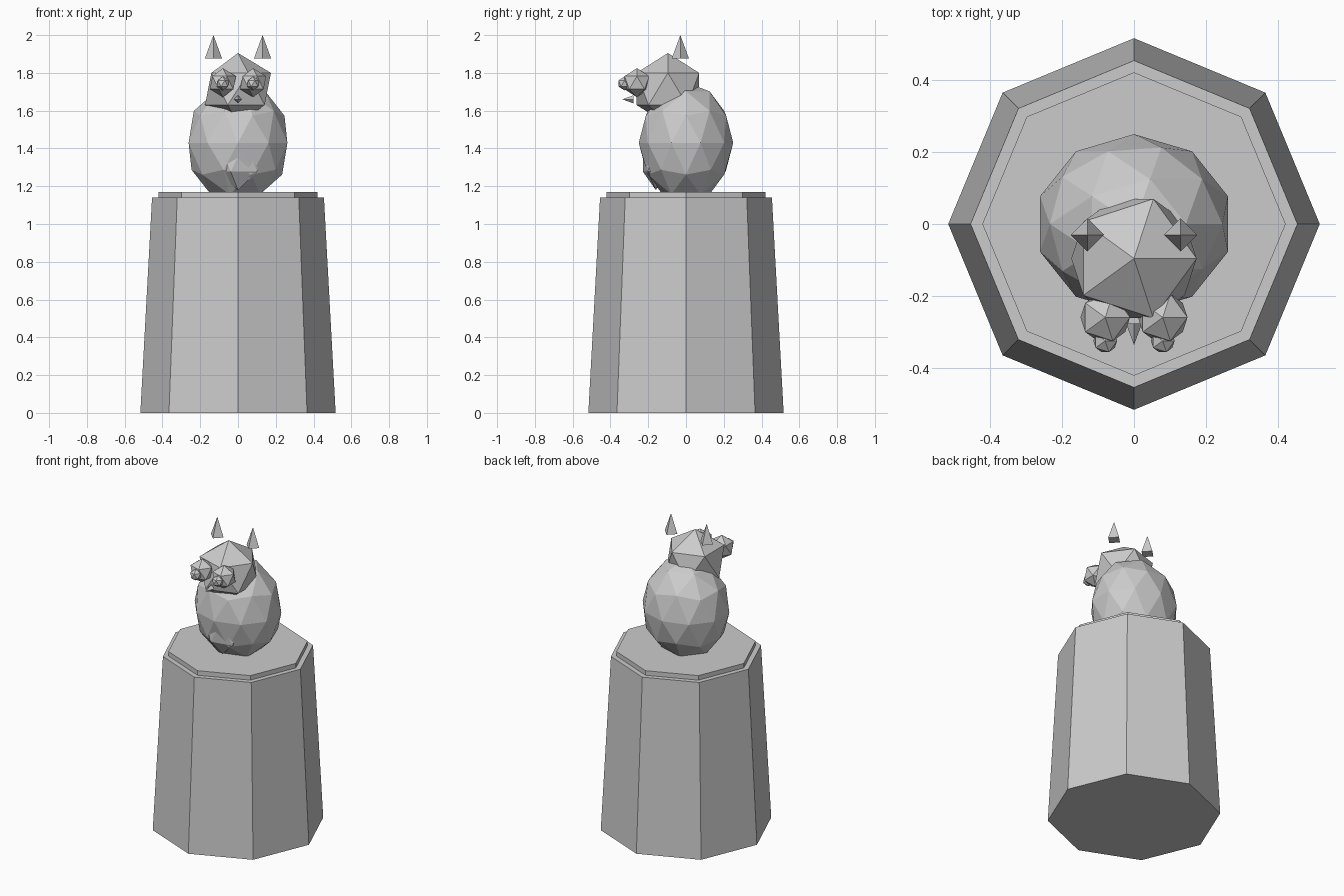
import bpy
import math

# Remove the default cube
cube = bpy.data.objects.get("Cube")
if cube:
    bpy.data.objects.remove(cube, do_unlink=True)

# Single stone colour
stone = bpy.data.materials.new("stone_grey")
stone.use_nodes = True
GREY = (0.6, 0.6, 0.6, 1.0)
stone.diffuse_color = GREY
stone.node_tree.nodes["Principled BSDF"].inputs["Base Color"].default_value = GREY


def finish(name):
    ob = bpy.context.object
    ob.name = name
    ob.data.name = name
    ob.data.materials.append(stone)
    return ob


def faceted_ball(name, centre, radii, detail=1):
    bpy.ops.mesh.primitive_ico_sphere_add(subdivisions=detail, radius=1, location=centre)
    ob = finish(name)
    ob.scale = radii
    return ob


def frustum(name, sides, r_base, r_top, depth, centre, tilt=0.0):
    bpy.ops.mesh.primitive_cone_add(vertices=sides, radius1=r_base, radius2=r_top,
                                    depth=depth, location=centre, rotation=(tilt, 0, 0))
    return finish(name)


# Eight-sided pedestal with a thin slab on top
frustum("pedestal", 8, 0.517, 0.455, 1.14, (0, 0, 0.57))
frustum("pedestal_slab", 8, 0.422, 0.422, 0.03, (0, 0, 1.155))

# Bird body, belly and head
faceted_ball("body", (0, 0, 1.43), (0.275, 0.25, 0.32), detail=2)
faceted_ball("belly", (0, -0.16, 1.355), (0.14, 0.08, 0.175))
faceted_ball("head", (0, -0.096, 1.715), (0.195, 0.195, 0.19))

# Beak pointing forward
frustum("beak", 4, 0.022, 0, 0.06, (0, -0.307, 1.66), math.radians(90))

# Paired eyes, pupils and ear tufts
for side, sign in (("left", 1), ("right", -1)):
    faceted_ball(side + "_eye", (sign * 0.08, -0.26, 1.748), (0.077,) * 3)
    faceted_ball(side + "_pupil", (sign * 0.08, -0.325, 1.744), (0.037,) * 3)
    frustum(side + "_ear_tuft", 4, 0.046, 0, 0.125, (sign * 0.13, -0.03, 1.9375))
